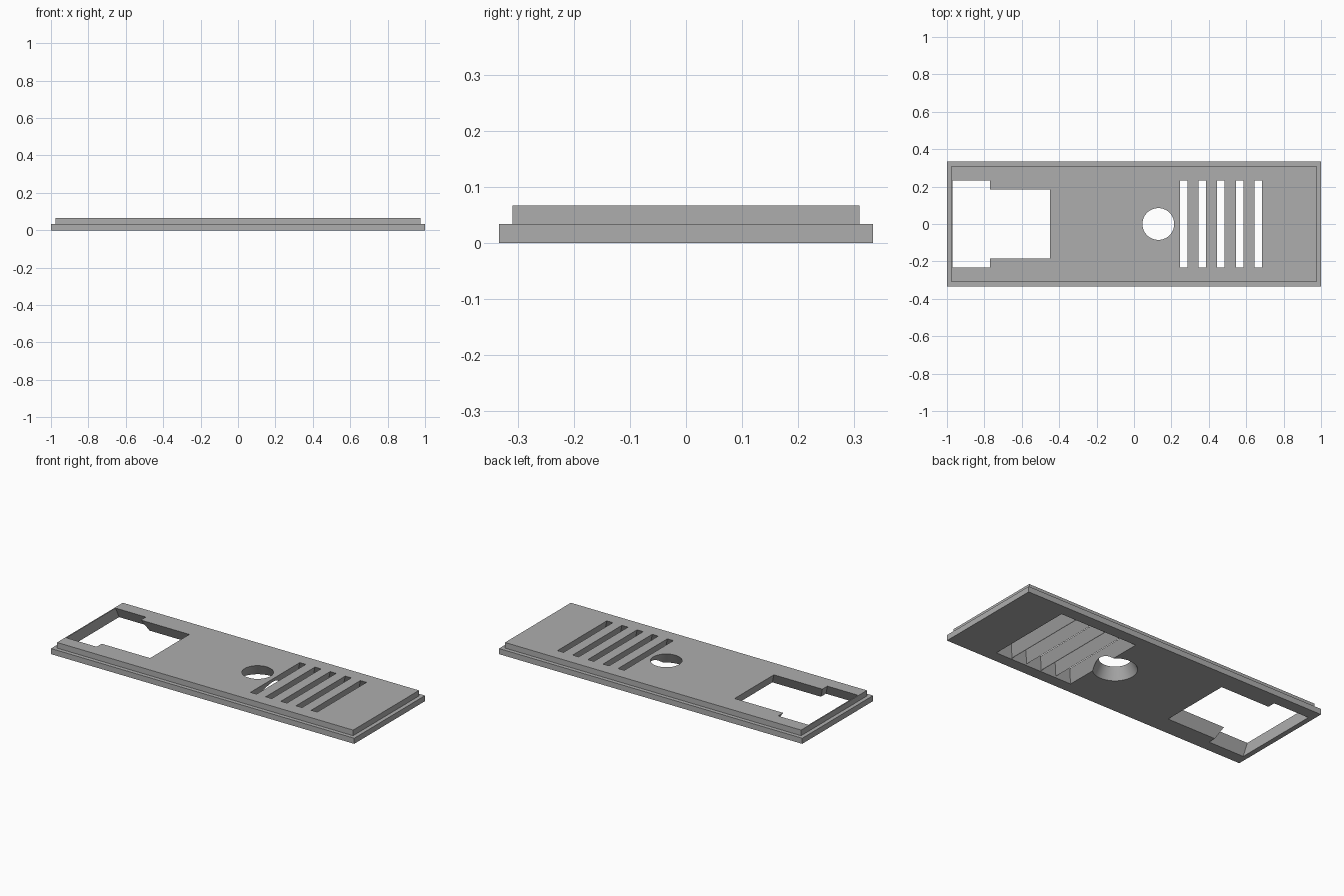
import bpy, bmesh, math

if "Cube" in bpy.data.objects:
    bpy.data.objects.remove(bpy.data.objects["Cube"], do_unlink=True)

STEP = 1 / 30           # rim width and height of each tier
HEIGHT = 2 * STEP
FLARE = STEP            # how far every opening widens towards the underside
OVERSHOOT = 0.01

grey = bpy.data.materials.new("plain grey")
grey.use_nodes = True
grey.diffuse_color = (0.42, 0.42, 0.42, 1)
grey.node_tree.nodes["Principled BSDF"].inputs["Base Color"].default_value = grey.diffuse_color


def make_object(name, bm):
    bmesh.ops.recalc_face_normals(bm, faces=bm.faces)
    mesh = bpy.data.meshes.new(name)
    bm.to_mesh(mesh)
    bm.free()
    mesh.materials.append(grey)
    obj = bpy.data.objects.new(name, mesh)
    bpy.context.collection.objects.link(obj)
    return obj


def flared_cutter(name, outline, flares):
    """Loft an outline at the top face to a widened copy below."""
    bm = bmesh.new()
    rings = []
    for z in (HEIGHT + OVERSHOOT, -OVERSHOOT):
        t = 1 - z / HEIGHT
        rings.append([bm.verts.new((x + dx * t, y + dy * t, z))
                      for (x, y), (dx, dy) in zip(outline, flares)])
    top, bottom = rings
    bm.faces.new(top)
    bm.faces.new(bottom[::-1])
    for i in range(len(top)):
        j = (i + 1) % len(top)
        bm.faces.new((top[i], bottom[i], bottom[j], top[j]))
    return make_object(name, bm)


# Stepped plate: wide base with a narrower raised tier
bm = bmesh.new()
bmesh.ops.create_cube(bm, size=1)
for v in bm.verts:
    v.co.x *= 2
    v.co.y *= 2 / 3
    v.co.z = (v.co.z + 0.5) * STEP
bm.normal_update()
top_face = max(bm.faces, key=lambda f: f.calc_center_median().z)
bmesh.ops.inset_region(bm, faces=[top_face], thickness=STEP)
raised = bmesh.ops.extrude_face_region(bm, geom=[top_face])
bmesh.ops.translate(bm, vec=(0, 0, STEP),
                    verts=[g for g in raised["geom"] if isinstance(g, bmesh.types.BMVert)])
if top_face.is_valid:
    bm.faces.remove(top_face)
plate = make_object("cover_plate", bm)

cutters = []

# Stepped window, straight at its outer end
end, notch, inner = -0.97, -0.77, -0.45
half = [(end, 0.232, 0), (notch, 0.232, FLARE), (notch, 0.185, FLARE), (inner, 0.185, FLARE)]
window = [(x, y) for x, y, f in half] + [(x, -y) for x, y, f in half[::-1]]
flares = [(f, FLARE) for x, y, f in half] + [(f, -FLARE) for x, y, f in half[::-1]]
cutters.append(flared_cutter("window_cutter", window, flares))

# Round countersunk hole
angles = [2 * math.pi * i / 64 for i in range(64)]
circle = [(0.13 + 0.085 * math.cos(a), 0.085 * math.sin(a)) for a in angles]
cone = [(FLARE * math.cos(a), FLARE * math.sin(a)) for a in angles]
cutters.append(flared_cutter("hole_cutter", circle, cone))

# Five vent slots whose flared sides meet in pointed slats
corners = [(-1, -1), (1, -1), (1, 1), (-1, 1)]
for i in range(5):
    cx = 0.265 + 0.1 * i
    slot = [(cx + 0.02 * sx, 0.232 * sy) for sx, sy in corners]
    spread = [(FLARE * sx, FLARE * sy) for sx, sy in corners]
    cutters.append(flared_cutter("slot_cutter", slot, spread))

# Cut the openings and discard the cutters
bpy.ops.object.select_all(action="DESELECT")
bpy.context.view_layer.objects.active = plate
plate.select_set(True)
for cutter in cutters:
    cutter.hide_render = True
    mod = plate.modifiers.new("opening", "BOOLEAN")
    mod.operation = "DIFFERENCE"
    mod.solver = "EXACT"
    mod.object = cutter
    bpy.ops.object.modifier_apply(modifier=mod.name)
    bpy.data.objects.remove(cutter, do_unlink=True)

bpy.ops.object.shade_smooth_by_angle(angle=math.radians(20))
